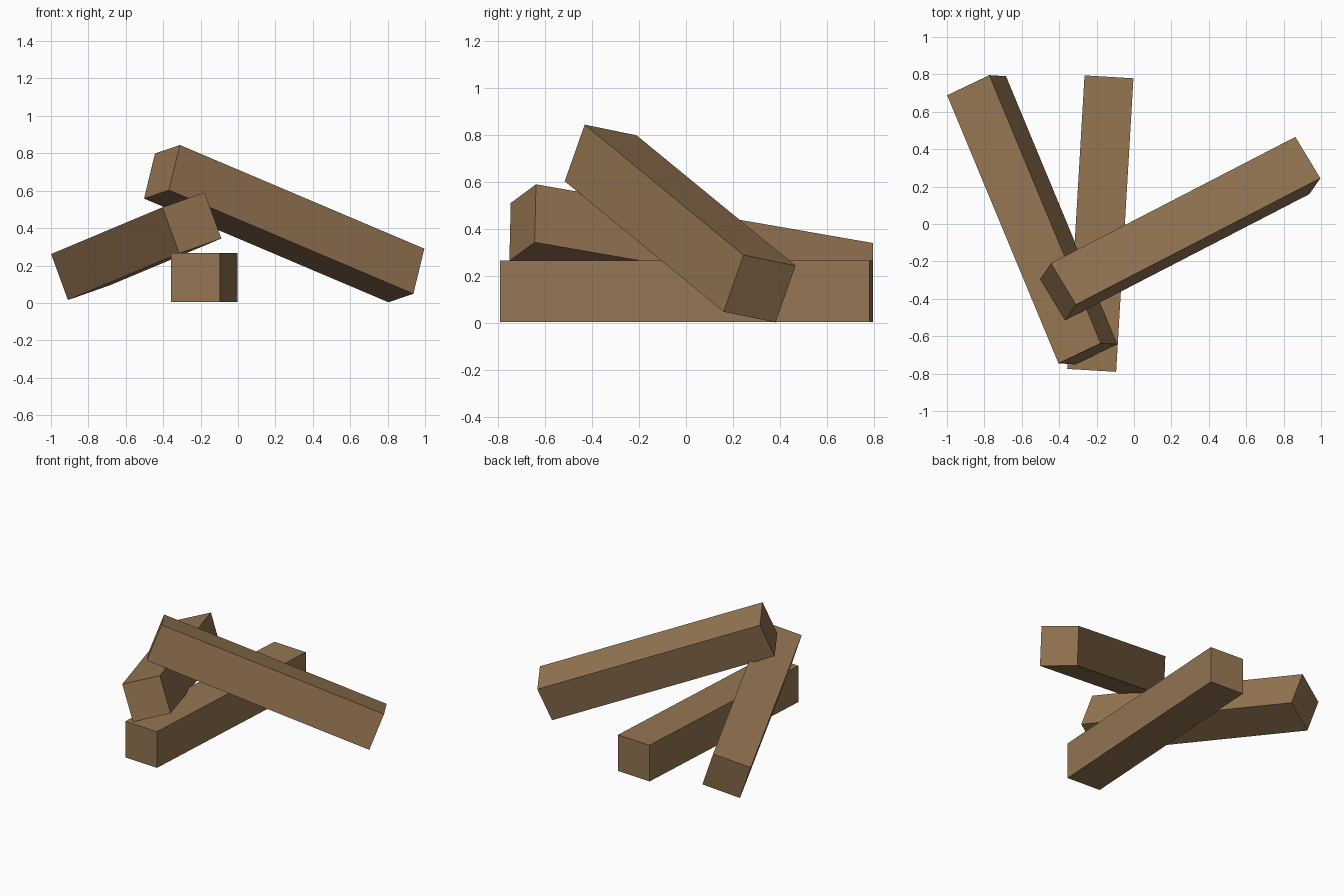
import bpy
from mathutils import Matrix, Vector

if "Cube" in bpy.data.objects:
    bpy.data.objects.remove(bpy.data.objects["Cube"])

THICK, LENGTH = 0.262, 1.572

wood = bpy.data.materials.new("brown_wood")
wood.diffuse_color = (0.30, 0.18, 0.085, 1)
wood.use_nodes = True
wood.node_tree.nodes["Principled BSDF"].inputs["Base Color"].default_value = wood.diffuse_color


def log(name, centre, along, up):
    """Square timber centred at a point, lengthwise along one vector, top facing another."""
    x = Vector(along).normalized()
    y = Vector(up).cross(x).normalized()
    z = x.cross(y)
    bpy.ops.mesh.primitive_cube_add(size=1)
    ob = bpy.context.object
    ob.name = name
    rot = Matrix((x, y, z)).transposed().to_4x4()
    ob.matrix_world = (Matrix.Translation(centre) @ rot
                       @ Matrix.Diagonal((LENGTH, THICK, THICK, 1)))
    ob.data.materials.append(wood)
    return ob


# Bottom timber lying flat on the ground
log("ground_log", (-0.18, 0.002, 0.136), (0.0925, 1.57, 0), (0, 0, 1))
# Middle timber leaning on the ground timber
log("leaning_log", (-0.544, 0.0225, 0.303), (-0.596, 1.435, -0.25), (-0.088, 0.005, 0.243))
# Top timber resting across the other two
log("top_log", (0.247, -0.025, 0.424), (1.306, 0.675, -0.554), (0.058, 0.085, 0.242))
